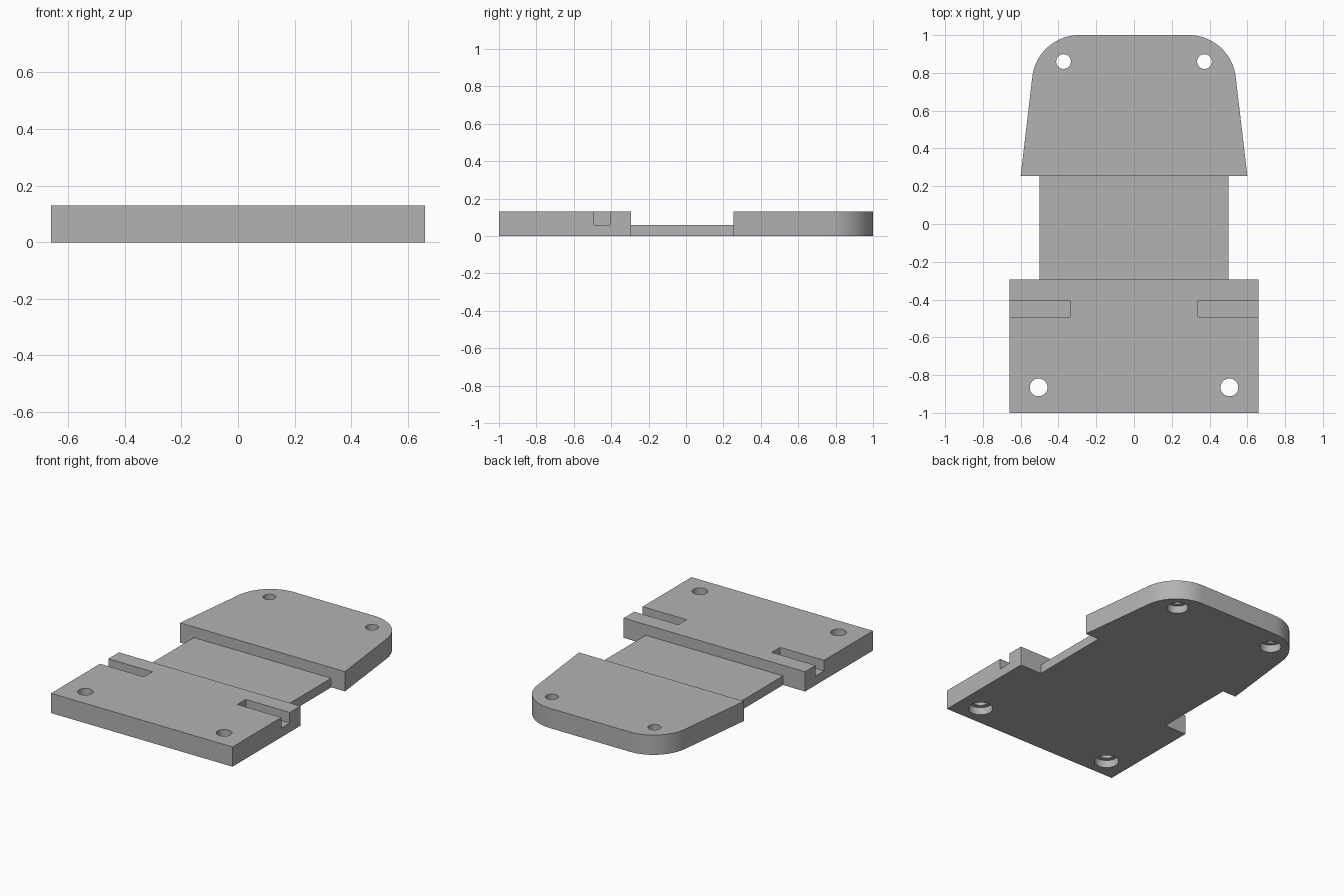
import bpy, bmesh, math

if "Cube" in bpy.data.objects:
    bpy.data.objects.remove(bpy.data.objects["Cube"], do_unlink=True)

HEIGHT, FLOOR = 0.13, 0.06
WAIST_Y0, WAIST_Y1 = -0.295, 0.255

grey = bpy.data.materials.new("mid_grey")
grey.use_nodes = True
grey.diffuse_color = (0.45, 0.45, 0.45, 1)
grey.node_tree.nodes["Principled BSDF"].inputs["Base Color"].default_value = grey.diffuse_color


def prism(name, outline, z0, z1):
    """Extrude a counter-clockwise outline from z0 to z1."""
    bm = bmesh.new()
    face = bm.faces.new([bm.verts.new((x, y, z0)) for x, y in outline])
    side = bmesh.ops.extrude_face_region(bm, geom=[face])
    top = [v for v in side["geom"] if isinstance(v, bmesh.types.BMVert)]
    bmesh.ops.translate(bm, vec=(0, 0, z1 - z0), verts=top)
    bmesh.ops.recalc_face_normals(bm, faces=bm.faces)
    mesh = bpy.data.meshes.new(name)
    bm.to_mesh(mesh)
    bm.free()
    mesh.materials.append(grey)
    obj = bpy.data.objects.new(name, mesh)
    bpy.context.collection.objects.link(obj)
    return obj


def box(x0, x1, y0, y1):
    return [(x0, y0), (x1, y0), (x1, y1), (x0, y1)]


def circle(x, y, r, n=32):
    return [(x + r * math.cos(2 * math.pi * i / n), y + r * math.sin(2 * math.pi * i / n))
            for i in range(n)]


# Plate outline: wide front block, narrow waist, tapered back block with round corners
half = [(0.66, -1), (0.66, WAIST_Y0), (0.5, WAIST_Y0), (0.5, WAIST_Y1), (0.6, WAIST_Y1)]
start, steps, radius = math.radians(6.7), 20, 0.25
for i in range(steps + 1):
    a = start + (math.pi / 2 - start) * i / steps
    half.append((0.29 + radius * math.cos(a), 0.75 + radius * math.sin(a)))
plate = prism("base_plate", half + [(-x, y) for x, y in reversed(half)], 0, HEIGHT)

# Cutters: lowered waist, side slots, and counterbored screw holes
cutters = [prism("waist_cutter", box(-0.8, 0.8, WAIST_Y0, WAIST_Y1), FLOOR, 0.3)]
for s in (-1, 1):
    x0, x1 = sorted((s * 0.34, s * 0.8))
    cutters.append(prism("slot_cutter", box(x0, x1, -0.492, -0.405), FLOOR, 0.3))
    for x, y, r, bore in ((0.373, 0.86, 0.039, 0.065), (0.505, -0.865, 0.047, 0.075)):
        cutters.append(prism("hole_cutter", circle(s * x, y, r), -0.1, 0.3))
        cutters.append(prism("bore_cutter", circle(s * x, y, bore), -0.1, 0.05))

for c in cutters:
    mod = plate.modifiers.new(c.name, "BOOLEAN")
    mod.operation, mod.solver, mod.object = "DIFFERENCE", "EXACT", c

# Bake the cuts and remove the cutters
graph = bpy.context.evaluated_depsgraph_get()
cut_mesh = bpy.data.meshes.new_from_object(plate.evaluated_get(graph))
plate.modifiers.clear()
plate.data = cut_mesh
for c in cutters:
    bpy.data.objects.remove(c, do_unlink=True)

bpy.ops.object.select_all(action="DESELECT")
plate.select_set(True)
bpy.context.view_layer.objects.active = plate
bpy.ops.object.shade_smooth_by_angle(angle=math.radians(30))
